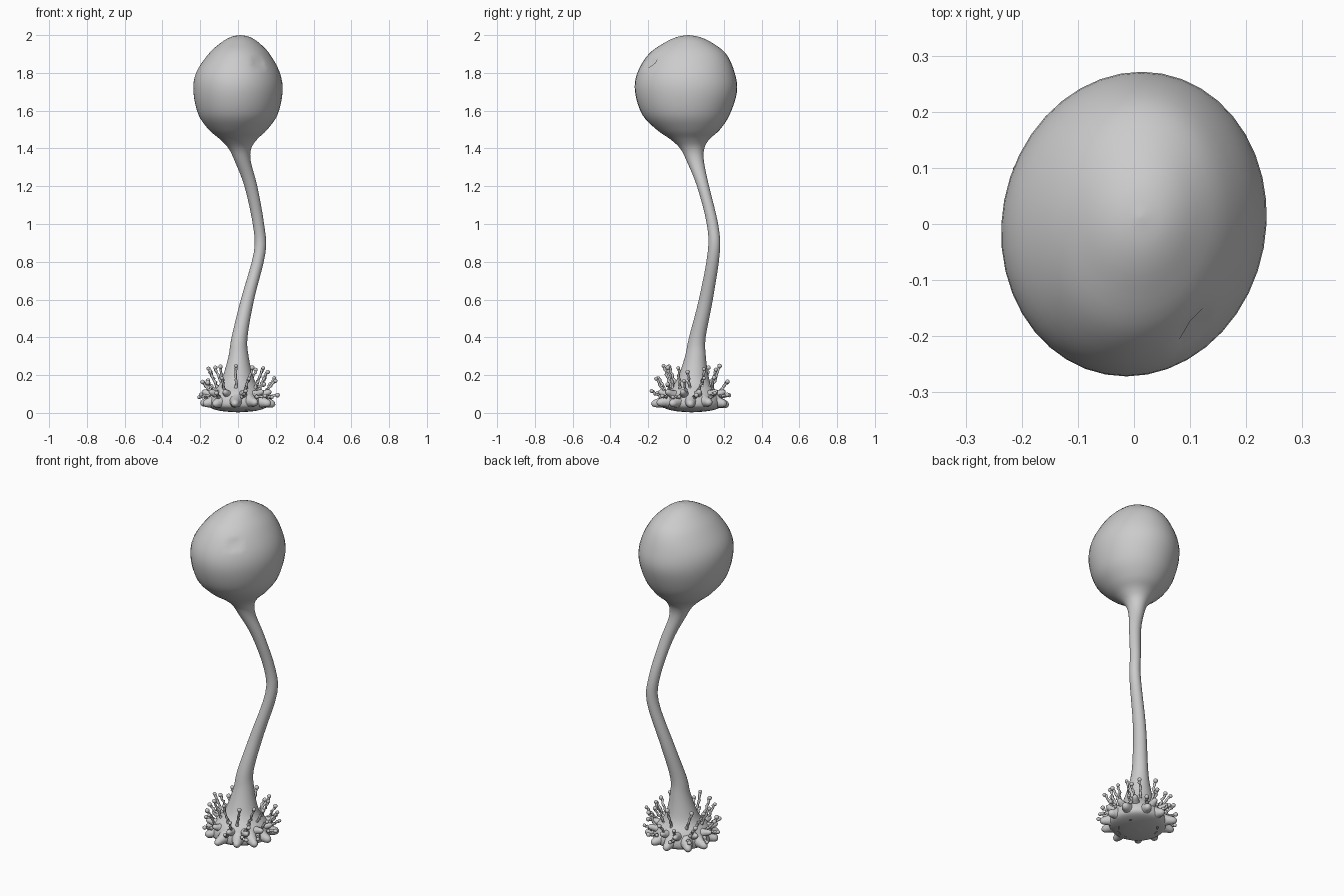
import bpy, bmesh, math, random
from mathutils import Vector

if "Cube" in bpy.data.objects:
    bpy.data.objects.remove(bpy.data.objects["Cube"])

random.seed(4)
BASE = Vector((0.0, 0.03, 0.0))


def finish(name, bm):
    bmesh.ops.recalc_face_normals(bm, faces=bm.faces)
    me = bpy.data.meshes.new(name)
    bm.to_mesh(me)
    bm.free()
    for p in me.polygons:
        p.use_smooth = True
    ob = bpy.data.objects.new(name, me)
    bpy.context.collection.objects.link(ob)
    return ob


def skin(bm, rings):
    """Join rings of points into a closed tube with capped ends."""
    vs = [[bm.verts.new(p) for p in r] for r in rings]
    n = len(vs[0])
    for a, b in zip(vs, vs[1:]):
        for i in range(n):
            j = (i + 1) % n
            bm.faces.new((a[i], a[j], b[j], b[i]))
    bm.faces.new(vs[0][::-1])
    bm.faces.new(vs[-1])


def tube(bm, pts, radii, n):
    """Sweep a circle of varying radius along a path."""
    rings = []
    for k, p in enumerate(pts):
        d = (pts[min(k + 1, len(pts) - 1)] - pts[max(k - 1, 0)]).normalized()
        u = d.cross(Vector((0.31, 0.2, 1.0))).normalized()
        v = d.cross(u)
        rings.append([p + (u * math.cos(t) + v * math.sin(t)) * radii[k]
                      for t in (2 * math.pi * i / n for i in range(n))])
    skin(bm, rings)


def catmull(rows, steps):
    out = []
    for i in range(len(rows) - 1):
        a, b = rows[max(i - 1, 0)], rows[i]
        c, d = rows[i + 1], rows[min(i + 2, len(rows) - 1)]
        for s in range(steps):
            t = s / steps
            out.append([0.5 * (2 * q + (r - p) * t + (2 * p - 5 * q + 4 * r - w) * t * t
                               + (3 * q - p - 3 * r + w) * t ** 3)
                        for p, q, r, w in zip(a, b, c, d)])
    return out + [list(rows[-1])]


def polar(ang, r, z):
    return BASE + Vector((r * math.cos(ang), r * math.sin(ang), z))


# Bulb, stem and flared foot: z, centre x, centre y, radius x, radius y
profile = [
    (0.003, 0, .03, .004, .004), (0.01, 0, .03, .09, .09), (0.03, 0, .03, .15, .15),
    (0.07, 0, .03, .155, .155), (0.11, 0, .03, .135, .135), (0.15, 0, .035, .1, .1),
    (0.2, 0, .04, .078, .078), (0.3, .003, .05, .053, .055), (0.4, .008, .06, .042, .044),
    (0.6, .05, .105, .035, .037), (0.85, .115, .147, .031, .032), (1.0, .108, .14, .03, .03),
    (1.2, .068, .09, .034, .032), (1.33, .026, .05, .042, .045), (1.4, .01, .033, .06, .064),
    (1.45, .003, .02, .1, .105), (1.5, 0, .012, .155, .168), (1.58, 0, 0, .21, .232),
    (1.7, 0, 0, .236, .27), (1.8, 0, 0, .222, .258), (1.9, .006, .008, .162, .205),
    (1.96, .01, .012, .1, .125), (1.99, .012, .012, .05, .06), (2.0, .012, .012, .003, .003)]
bm = bmesh.new()
N = 40
rings = []
for z, cx, cy, rx, ry in catmull(profile, 4):
    ring = []
    for i in range(N):
        t = 2 * math.pi * i / N
        y = ry * math.sin(t)
        ring.append((cx + rx * math.cos(t) + 0.05 * y, cy + y, max(0, min(2, z))))
    rings.append(ring)
skin(bm, rings)
# Small pit on the bulb
spot = Vector((0.1, -0.19, 1.86))
pit = min(bm.verts, key=lambda v: (v.co - spot).length)
pit.co += (Vector((0, 0, 1.7)) - pit.co).normalized() * 0.025
finish("bulb_and_stem", bm)

# Two rows of rounded lobes around the foot
bm = bmesh.new()
steps = [0, .3, .55, .75, .88, .96, 1.0]
COUNT = 11


def lobe(ang, start, end, size):
    pts = [start.lerp(end, s) for s in steps]
    radii = [size * f for f in (1.3, .85, .62, .52, .42, .25, .03)]
    tube(bm, pts, radii, 12)


for i in range(COUNT):
    a = 2 * math.pi * (i + random.uniform(-.12, .12)) / COUNT
    r = random.uniform(.195, .218)
    lobe(a, polar(a, .11, .065), polar(a, r, random.uniform(.035, .055)), .043)
    a += math.pi / COUNT
    lobe(a, polar(a, .1, .085), polar(a, random.uniform(.175, .195), .115), .032)
finish("foot_lobes", bm)

# Three tiers of beaded tendrils with ball tips
bm = bmesh.new()
tiers = [(.105, .125, .155, .24, 0.0), (.14, .1, .195, .175, 0.5), (.165, .085, .212, .105, 0.25)]
for r0, z0, r1, z1, shift in tiers:
    for i in range(COUNT):
        a = 2 * math.pi * (i + shift + random.uniform(-.2, .2)) / COUNT
        start = polar(a, r0, z0)
        end = polar(a + random.uniform(-.15, .15), r1 + random.uniform(-.012, .008),
                    z1 + random.uniform(-.025, .012))
        pts, radii = [], []
        for k in range(9):
            p = start.lerp(end, k / 8)
            if 0 < k < 8:
                p += Vector([random.uniform(-.004, .004) for _ in range(3)])
            pts.append(p)
            radii.append(.013 if k == 0 else (.0085 if k % 2 else .0055))
        tube(bm, pts, radii, 6)
        ball = bmesh.ops.create_icosphere(bm, subdivisions=2, radius=random.uniform(.01, .013))
        bmesh.ops.translate(bm, verts=ball["verts"], vec=end)
finish("tendrils", bm)
